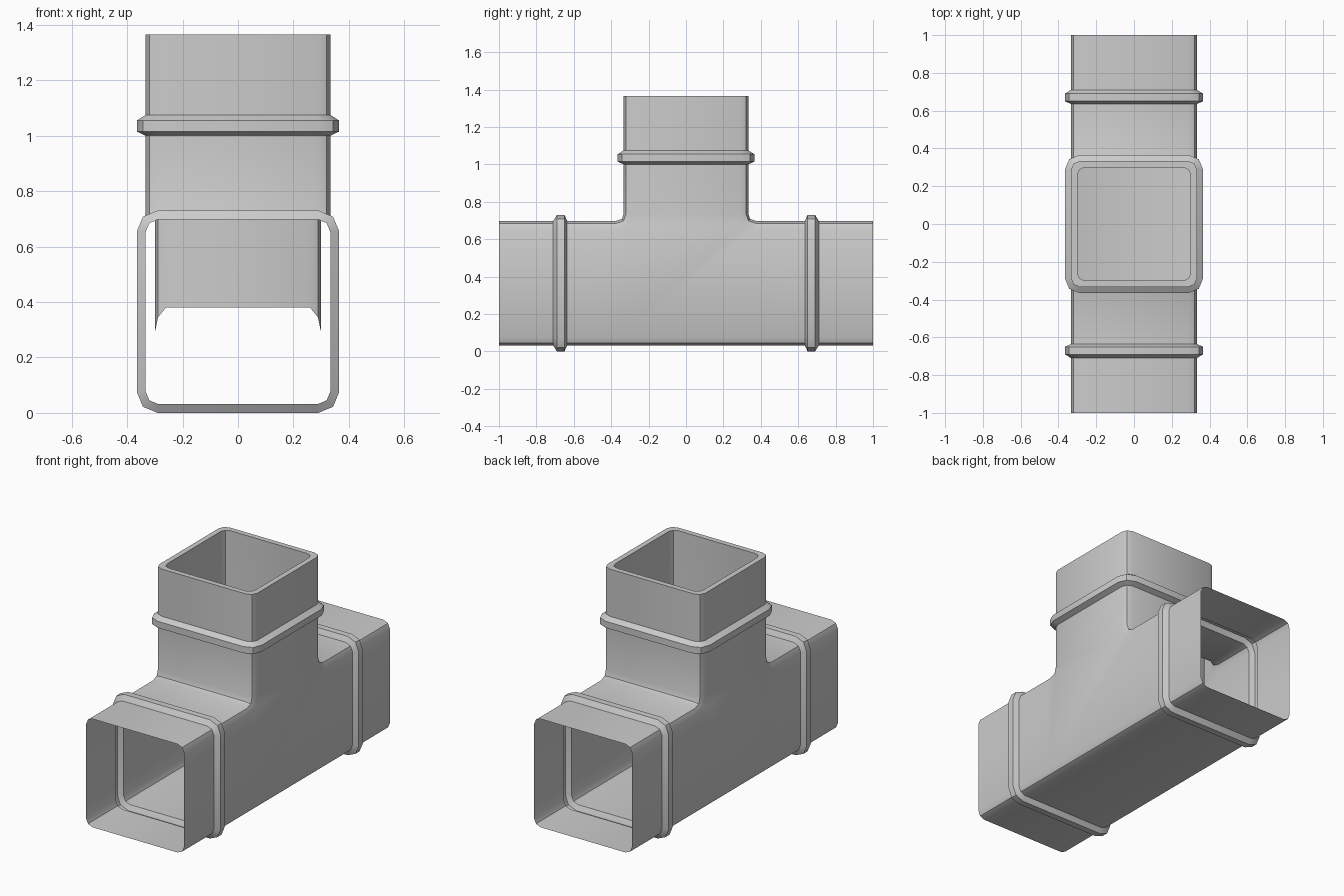
import bpy, bmesh, math
from mathutils import Vector

cube = bpy.data.objects.get("Cube")
if cube:
    bpy.data.objects.remove(cube, do_unlink=True)

AXIS = 0.365            # height of the horizontal duct's axis
DUCT, RING, LINER = 0.333, 0.365, 0.30
END, FILLET = 1.0, 0.04

mat = bpy.data.materials.new("grey_plastic")
mat.use_nodes = True
mat.diffuse_color = (0.6, 0.6, 0.6, 1)
mat.node_tree.nodes["Principled BSDF"].inputs["Base Color"].default_value = (0.6, 0.6, 0.6, 1)


def section(half, radius):
    """Rounded square, three points per corner; points 0-5 run along the +v side."""
    pts = []
    for k in range(4):
        a = math.radians(45 + 90 * k)
        cu = math.copysign(half - radius, math.cos(a))
        cv = math.copysign(half - radius, math.sin(a))
        for d in (-45, 0, 45):
            t = a + math.radians(d)
            pts.append((cu + radius * math.cos(t), cv + radius * math.sin(t)))
    return pts


def bridge(bm, a, b, closed=True):
    n = len(a)
    for i in range(n if closed else n - 1):
        j = (i + 1) % n
        bm.faces.new((a[i], a[j], b[j], b[i]))


def loft(bm, rings):
    for a, b in zip(rings, rings[1:]):
        bridge(bm, a, b)


def finish(bm, name):
    bmesh.ops.recalc_face_normals(bm, faces=bm.faces)
    mesh = bpy.data.meshes.new(name)
    bm.to_mesh(mesh)
    bm.free()
    mesh.materials.append(mat)
    obj = bpy.data.objects.new(name, mesh)
    bpy.context.collection.objects.link(obj)
    bpy.ops.object.select_all(action='DESELECT')
    obj.select_set(True)
    bpy.context.view_layer.objects.active = obj
    bpy.ops.object.shade_smooth_by_angle(angle=math.radians(30))
    return obj


# Every arm shares one profile: distance from the tee centre, half width, corner radius
arm = [(DUCT + FILLET, DUCT, 0.045), (0.635, DUCT, 0.045), (0.65, RING, 0.075),
       (0.69, RING, 0.075), (0.71, DUCT, 0.045), (END, DUCT, 0.045)]

# Duct body: two horizontal arms and the upright arm
bm = bmesh.new()


def horizontal_arm(side):
    rings = [[bm.verts.new((u, side * d, AXIS + v)) for u, v in section(h, r)]
             for d, h, r in arm]
    loft(bm, rings)
    return rings[0]


back, front = horizontal_arm(1), horizontal_arm(-1)
upright = [[bm.verts.new((u, v, AXIS + d)) for u, v in section(h, r)] for d, h, r in arm]
loft(bm, upright)
foot = upright[0]

# Floor between the horizontal arms
bridge(bm, back[6:], front[6:], closed=False)


# Concave fillets where the upright meets the top of the duct
def fillet(lower, upper):
    mid = []
    for p, q in zip(lower, upper):
        corner = Vector((p.co.x, q.co.y, p.co.z))
        mid.append(bm.verts.new(p.co * 0.25 + corner * 0.5 + q.co * 0.25))
    bridge(bm, lower, mid, closed=False)
    bridge(bm, mid, upper, closed=False)
    return mid


mid_back = fillet(back[:6], foot[:6])
mid_front = fillet(front[:6], foot[:5:-1])

# Flat side walls of the junction
for low, top, opposite in ((11, 0, 11), (6, 5, 6)):
    bm.faces.new((back[low], back[top], mid_back[top], foot[top],
                  foot[opposite], mid_front[top], front[top], front[low]))
finish(bm, "duct_body")

# Inner sleeve: flat rim on the upright, lining hanging down inside the duct
bm = bmesh.new()
rim = [bm.verts.new((u, v, AXIS + END)) for u, v in section(DUCT, 0.045)]
inner = section(LINER, 0.04)
lip = [bm.verts.new((u, v, AXIS + END)) for u, v in inner]
drop = (0.29, 0.345, 0.38, 0.38, 0.345, 0.29) * 2
hem = [bm.verts.new((u, v, z)) for (u, v), z in zip(inner, drop)]
loft(bm, [rim, lip, hem])
finish(bm, "inner_sleeve")
